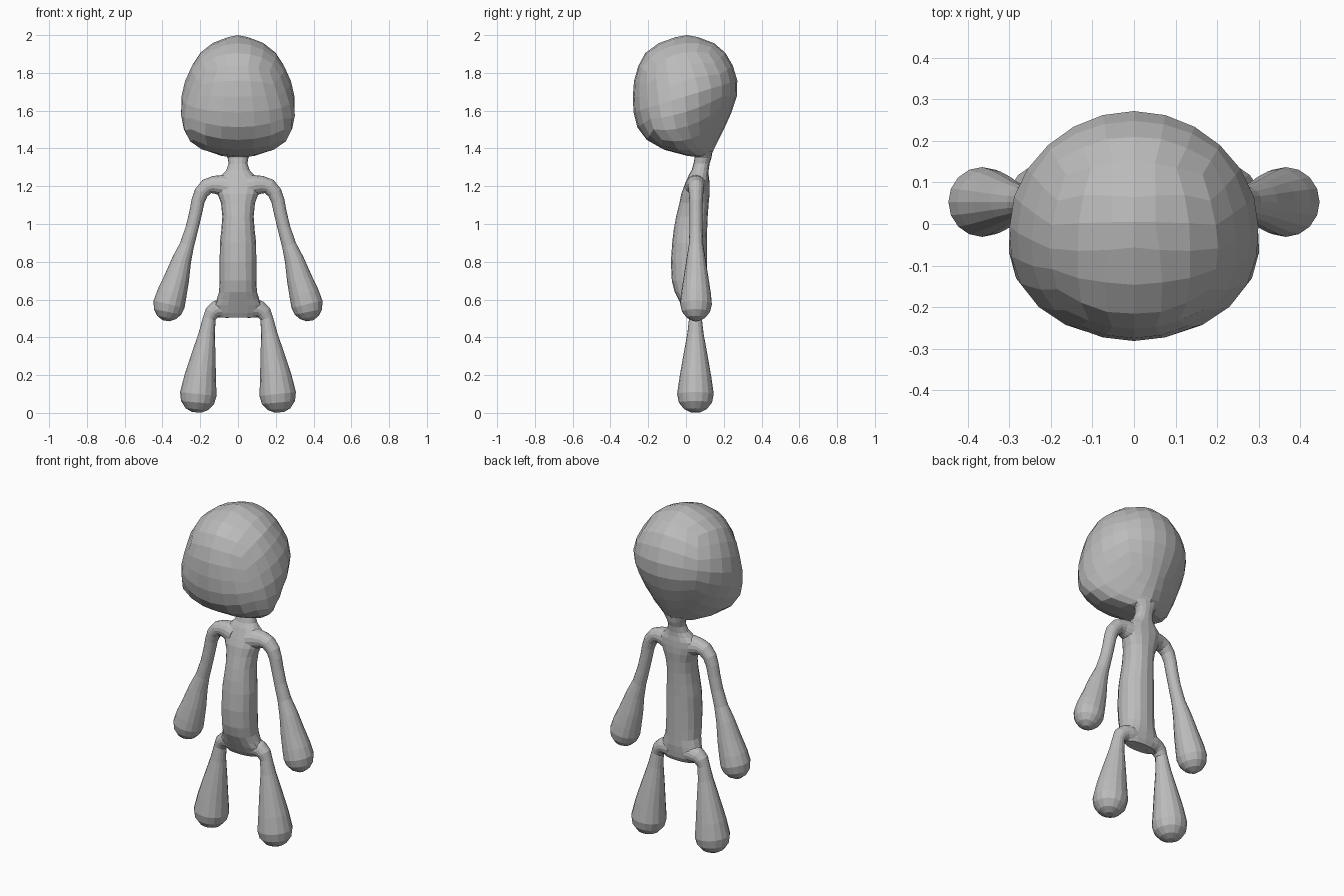
import bpy, bmesh, math
from mathutils import Vector, Matrix

cube = bpy.data.objects.get("Cube")
if cube:
    bpy.data.objects.remove(cube, do_unlink=True)

grey = bpy.data.materials.new("plain grey")
grey.use_nodes = True
grey.diffuse_color = (0.5, 0.5, 0.5, 1)
grey.node_tree.nodes["Principled BSDF"].inputs["Base Color"].default_value = grey.diffuse_color


def finish(bm, name, mirror=False):
    """Turn a bmesh into a flat-shaded grey object."""
    bmesh.ops.recalc_face_normals(bm, faces=bm.faces)
    mesh = bpy.data.meshes.new(name)
    bm.to_mesh(mesh)
    bm.free()
    mesh.materials.append(grey)
    obj = bpy.data.objects.new(name, mesh)
    bpy.context.collection.objects.link(obj)
    if mirror:
        obj.modifiers.new("Mirror", 'MIRROR').use_mirror_merge = False


def loft(name, rings, sides=16, power=1.0, mirror=False):
    """Skin rings given as (centre, half-axis u, half-axis v)."""
    bm = bmesh.new()
    rows = []
    for c, u, v in rings:
        row = []
        for i in range(sides):
            a = math.tau * i / sides
            cu, sv = (math.copysign(abs(t) ** power, t) for t in (math.cos(a), math.sin(a)))
            row.append(bm.verts.new(c + u * cu + v * sv))
        rows.append(row)
    for r0, r1 in zip(rows, rows[1:]):
        for i in range(sides):
            j = (i + 1) % sides
            bm.faces.new((r0[i], r0[j], r1[j], r1[i]))
    bm.faces.new(rows[0])
    bm.faces.new(rows[-1])
    finish(bm, name, mirror)


def limb(name, path, y):
    """Mirrored tube along (x, z, radius) points."""
    pts = [Vector((x, y, z)) for x, z, r in path]
    rings = []
    for i, p in enumerate(pts):
        t = (pts[min(i + 1, len(pts) - 1)] - pts[max(i - 1, 0)]).normalized()
        r = path[i][2]
        rings.append((p, Vector((t.z, 0, -t.x)) * r, Vector((0, r, 0))))
    loft(name, rings, mirror=True)


def profile(table, z):
    """Interpolate the rows of a table by height."""
    z = min(max(z, table[0][0]), table[-1][0])
    for lo, hi in zip(table, table[1:]):
        if z <= hi[0]:
            f = (z - lo[0]) / (hi[0] - lo[0])
            return [a + (b - a) * f for a, b in zip(lo[1:], hi[1:])]


# Head: tilted quad sphere shaped by height, half width, front and back
HEAD = [(1.35, .05, .05, .13), (1.37, .12, -.03, .135), (1.4, .2, -.14, .15),
        (1.45, .255, -.215, .175), (1.5, .28, -.255, .20), (1.6, .303, -.28, .245),
        (1.7, .298, -.282, .277), (1.8, .268, -.27, .268), (1.9, .208, -.222, .215),
        (1.965, .125, -.135, .14), (2.0, .02, -.02, .03)]
bm = bmesh.new()
bmesh.ops.create_cube(bm, size=2)
bmesh.ops.subdivide_edges(bm, edges=bm.edges[:], cuts=5, use_grid_fill=True)
tilt = Matrix.Rotation(math.radians(15), 3, 'X')
for v in bm.verts:
    d = tilt @ Vector([math.tan(c * math.pi / 4) for c in v.co]).normalized()
    z = 1.675 + .325 * d.z
    half, front, back = profile(HEAD, z)
    h = math.hypot(d.x, d.y)
    cx, cy = (d.x / h, d.y / h) if h > .001 else (0, 0)
    low = min(max((1.7 - z) / .3, 0), 1)
    # the back narrows to the neck, the jaw is squarer in front
    x = half * cx * (1 - .4 * low * max(cy, 0))
    y = (front + back) / 2 + cy * (back - front) / 2
    if cy < 0:
        x *= 1 + .2 * low * abs(2 * cx * cy)
    v.co = (x, y, z)
finish(bm, "head")

# Torso and neck: height, half width, front and back
TORSO = [(.505, .1, .01, .09), (.53, .125, -.005, .102), (.57, .128, -.025, .107),
         (.6, .113, -.04, .11), (.64, .1, -.06, .11), (.7, .098, -.075, .11),
         (.8, .097, -.08, .11), (.9, .096, -.073, .11), (.97, .088, -.065, .112),
         (1.04, .083, -.052, .115), (1.11, .09, -.035, .12), (1.16, .108, -.025, .125),
         (1.2, .122, -.01, .125), (1.235, .115, .005, .123), (1.26, .085, .015, .12),
         (1.285, .062, .03, .12), (1.32, .05, .04, .125), (1.35, .055, .045, .135),
         (1.385, .08, .04, .14)]
loft("torso", [(Vector((0, (f + b) / 2, z)), Vector((w, 0, 0)), Vector((0, (b - f) / 2, 0)))
               for z, w, f, b in TORSO], power=.9)

# Arms ending in rounded mitts
limb("arms", [(.05, 1.195, .062), (.09, 1.205, .055), (.13, 1.208, .046), (.165, 1.198, .042),
              (.195, 1.165, .038), (.212, 1.12, .035), (.224, 1.06, .034), (.243, .98, .034),
              (.27, .89, .038), (.298, .81, .051), (.325, .71, .067), (.35, .63, .079),
              (.365, .575, .084), (.373, .535, .074), (.379, .505, .05), (.382, .488, .018)], .053)

# Hips and legs ending in rounded feet
limb("legs", [(.05, .555, .052), (.085, .555, .051), (.115, .548, .045), (.138, .53, .04),
              (.152, .5, .034), (.165, .42, .043), (.183, .3, .065), (.2, .19, .084),
              (.21, .1, .097), (.214, .055, .088), (.217, .02, .06), (.218, .003, .025)], .05)
